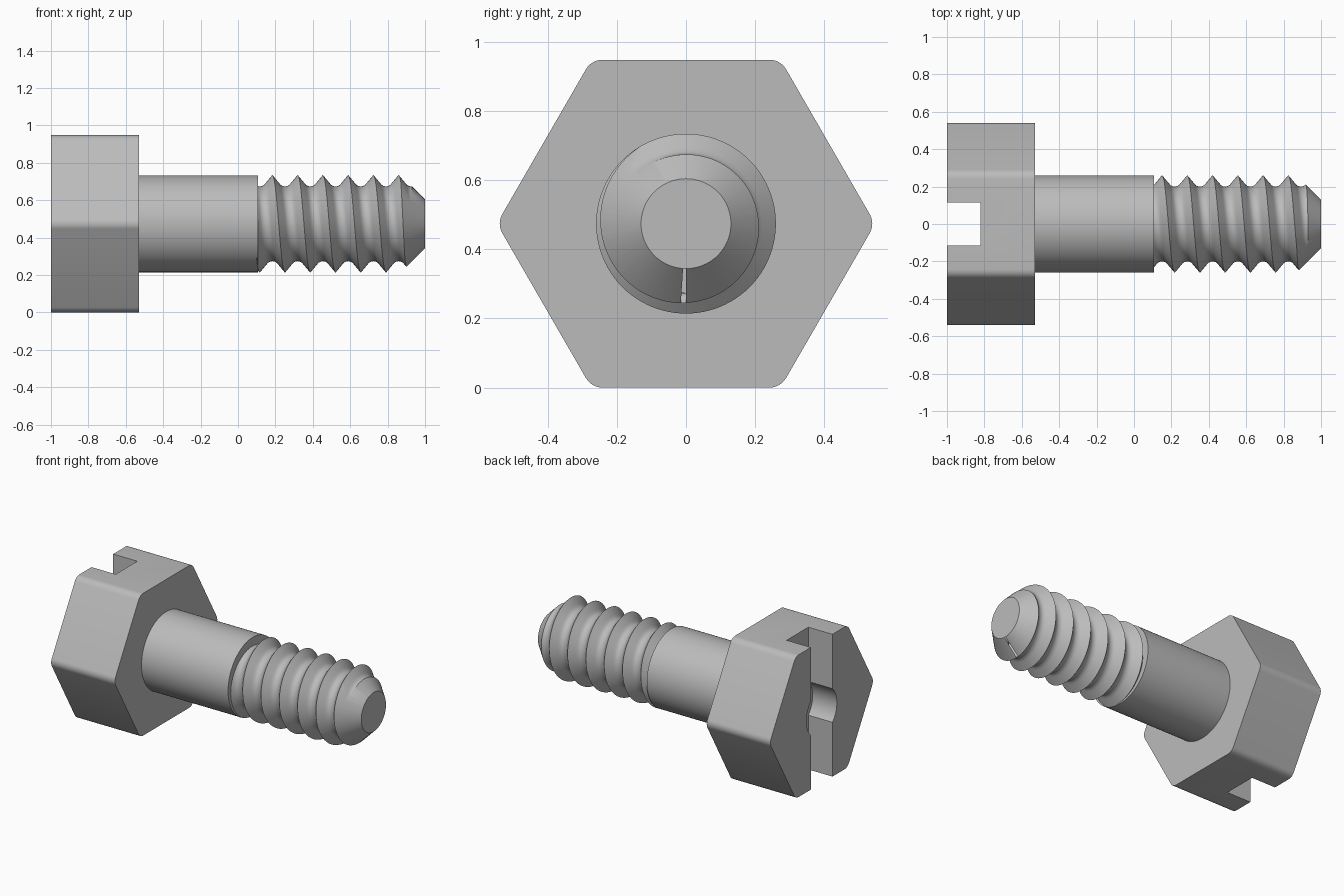
import bpy, bmesh, math
from mathutils import Vector

if "Cube" in bpy.data.objects:
    bpy.data.objects.remove(bpy.data.objects["Cube"], do_unlink=True)

AXIS_Z = 0.474
TAU = math.tau

steel = bpy.data.materials.new("grey steel")
steel.use_nodes = True
colour = (0.5, 0.5, 0.5, 1)
steel.diffuse_color = colour
steel.node_tree.nodes["Principled BSDF"].inputs["Base Color"].default_value = colour


def on_axis(x, radius, angle):
    return Vector((x, radius * math.cos(angle), AXIS_Z + radius * math.sin(angle)))


def make_object(name, bm):
    bmesh.ops.recalc_face_normals(bm, faces=bm.faces)
    mesh = bpy.data.meshes.new(name)
    bm.to_mesh(mesh)
    bm.free()
    mesh.materials.append(steel)
    obj = bpy.data.objects.new(name, mesh)
    bpy.context.collection.objects.link(obj)
    return obj


def loft(name, rings):
    """Skin a list of equally long rings and cap both ends."""
    bm = bmesh.new()
    loops = [[bm.verts.new(p) for p in ring] for ring in rings]
    n = len(loops[0])
    for a, b in zip(loops, loops[1:]):
        for i in range(n):
            j = (i + 1) % n
            bm.faces.new((a[i], a[j], b[j], b[i]))
    bm.faces.new(loops[0])
    bm.faces.new(loops[-1])
    return make_object(name, bm)


def revolve(name, profile, sides=96):
    return loft(name, [[on_axis(x, r, TAU * i / sides) for i in range(sides)]
                       for x, r in profile])


def activate(obj):
    bpy.ops.object.select_all(action='DESELECT')
    obj.select_set(True)
    bpy.context.view_layer.objects.active = obj


def cut(obj, cutter, operation):
    mod = obj.modifiers.new("cut", 'BOOLEAN')
    mod.operation, mod.solver, mod.object = operation, 'EXACT', cutter
    activate(obj)
    bpy.ops.object.modifier_apply(modifier=mod.name)
    bpy.data.objects.remove(cutter, do_unlink=True)


def smooth(obj, degrees):
    activate(obj)
    bpy.ops.object.shade_smooth_by_angle(angle=math.radians(degrees))


# Hexagonal head with rounded corners
FLAT, FILLET, STEPS = 0.474, 0.055, 6


def hex_ring(x):
    ring = []
    for corner in range(6):
        mid = corner * TAU / 6
        centre = on_axis(x, (FLAT - FILLET) / math.cos(TAU / 12), mid)
        for s in range(STEPS + 1):
            a = mid + (s / STEPS - 0.5) * TAU / 6
            ring.append(centre + FILLET * Vector((0, math.cos(a), math.sin(a))))
    return ring


head = loft("hex_head", [hex_ring(-1), hex_ring(-0.53)])

# Screwdriver slot and round recess in the head
SLOT_FLOOR, HALF_SLOT = -0.822, 0.114
bm = bmesh.new()
bmesh.ops.create_cube(bm, size=1)
for v in bm.verts:
    v.co = (SLOT_FLOOR if v.co.x > 0 else -1.1, 2 * HALF_SLOT * v.co.y, AXIS_Z + 2 * v.co.z)
cut(head, make_object("slot_cutter", bm), 'DIFFERENCE')
cut(head, revolve("recess_cutter", [(-1.1, 0.16), (SLOT_FLOOR, 0.16)], 64), 'DIFFERENCE')
smooth(head, 25)

# Plain shank
shank = revolve("shank", [(-0.53, 0.259), (0.108, 0.259)])
smooth(shank, 30)

# Helical thread: the profile winds around the axis one pitch per turn
PITCH, CREST_X, TURN, SIDES = 0.135, 0.15, 16, 96
CREST, ROOT, FLANK = 0.26, 0.2, 0.32


def thread_radius(k):
    t = abs((k / TURN + 0.5) % 1 - 0.5)
    if t < FLANK:
        return CREST - (CREST - ROOT - 0.008) * t / FLANK
    return ROOT + 0.008 * ((0.5 - t) / (0.5 - FLANK)) ** 2


bm = bmesh.new()
rows = range(-2 * TURN, 8 * TURN + 1)
grid = {}
for i in range(SIDES):
    for k in rows:
        x = CREST_X + PITCH * (k / TURN + i / SIDES)
        grid[i, k] = bm.verts.new(on_axis(x, thread_radius(k), TAU * i / SIDES))
for i in range(SIDES):
    for k in rows[:-1]:
        j, shift = (i + 1, 0) if i + 1 < SIDES else (0, TURN)
        corners = [(i, k), (j, k + shift), (j, k + shift + 1), (i, k + 1)]
        if all(c in grid for c in corners):
            bm.faces.new([grid[c] for c in corners])
# Close the winding ends so the thread is a solid
bmesh.ops.recalc_face_normals(bm, faces=bm.faces)
for x, side in ((0.05, -1), (1.05, 1)):
    bmesh.ops.bisect_plane(bm, geom=bm.verts[:] + bm.edges[:] + bm.faces[:], dist=1e-6,
                           plane_co=(x, 0, 0), plane_no=(side, 0, 0), clear_outer=True)
    rim = [e for e in bm.edges if e.is_boundary and all(abs(v.co.x - x) < 1e-4 for v in e.verts)]
    bmesh.ops.contextual_create(bm, geom=rim)
thread = make_object("thread", bm)

# Trim the thread with a chamfered tip
envelope = revolve("tip_trimmer", [(0.1, 0.3), (0.83, 0.3), (1, 0.13)])
cut(thread, envelope, 'INTERSECT')
smooth(thread, 32)
